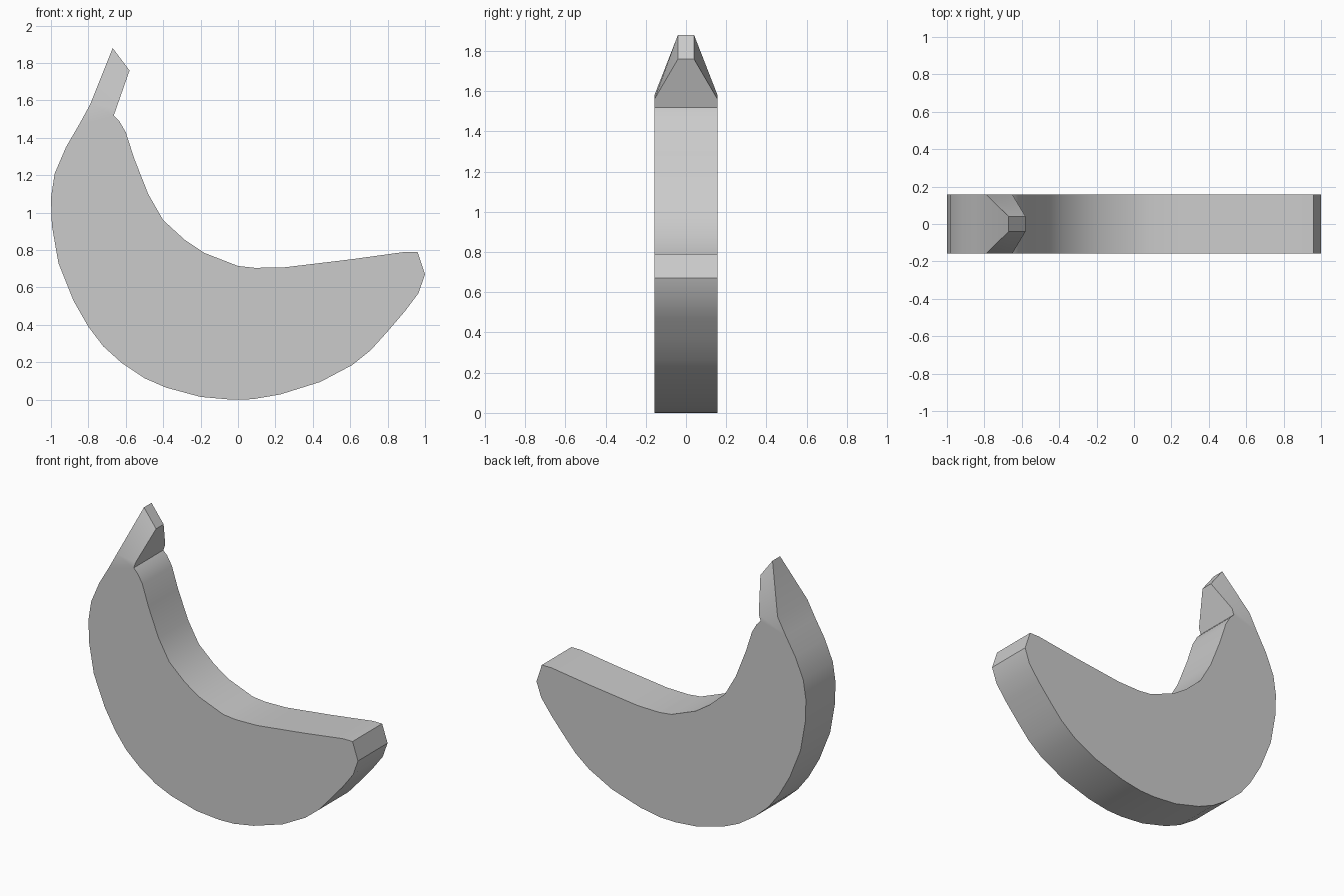
import bpy
import bmesh
from mathutils import Vector

if "Cube" in bpy.data.objects:
    bpy.data.objects.remove(bpy.data.objects["Cube"])

HALF = 0.157      # half thickness of the flat body
TIP_HALF = 0.04   # half thickness at the stem tip

# Side profile (x, z): from inner stem base along the inner curve,
# round the blunt end, back along the outer curve to outer stem base
inner = [(-.65, 1.56), (-.664, 1.52), (-.635, 1.49), (-.60, 1.43), (-.555, 1.29),
         (-.48, 1.10), (-.40, .96), (-.285, .855), (-.18, .785), (0, .715),
         (.09, .705), (.25, .708), (.60, .75), (.89, .79), (.96, .79)]
outer = [(1.0, .67), (.965, .57), (.89, .47), (.80, .365), (.71, .265), (.61, .185),
         (.44, .095), (.225, .028), (.08, .003), (-.03, 0), (-.2, .015), (-.385, .065), (-.50, .115),
         (-.62, .195), (-.72, .285), (-.80, .39), (-.88, .53), (-.96, .73),
         (-.995, .93), (-1.0, 1.08), (-.98, 1.21), (-.92, 1.35), (-.85, 1.47),
         (-.79, 1.58)]
tip = [(-.58, 1.76), (-.67, 1.88)]
profile = inner + outer

bm = bmesh.new()


def outline(points, y):
    return [bm.verts.new((x, y, z)) for x, z in points]


# Body: two flat sides joined by a rim, left open at the stem base
front, back = outline(profile, -HALF), outline(profile, HALF)
bm.faces.new(front)
bm.faces.new(back[::-1])
for i in range(len(profile) - 1):
    bm.faces.new((front[i], front[i + 1], back[i + 1], back[i]))

# Stem: tapers from the open base to a small tip
tf, tb = outline(tip, -TIP_HALF), outline(tip, TIP_HALF)
base = [front[0], front[-1], back[-1], back[0]]
end = [tf[0], tf[1], tb[1], tb[0]]
for i in range(4):
    j = (i + 1) % 4
    bm.faces.new((base[i], base[j], end[j], end[i]))
bm.faces.new(end)

bmesh.ops.recalc_face_normals(bm, faces=bm.faces)
mesh = bpy.data.meshes.new("banana")
bm.to_mesh(mesh)
bm.free()
banana = bpy.data.objects.new("banana", mesh)
bpy.context.collection.objects.link(banana)

# Smooth rim with crisp side edges
bpy.context.view_layer.objects.active = banana
banana.select_set(True)
bpy.ops.object.shade_smooth_by_angle()
